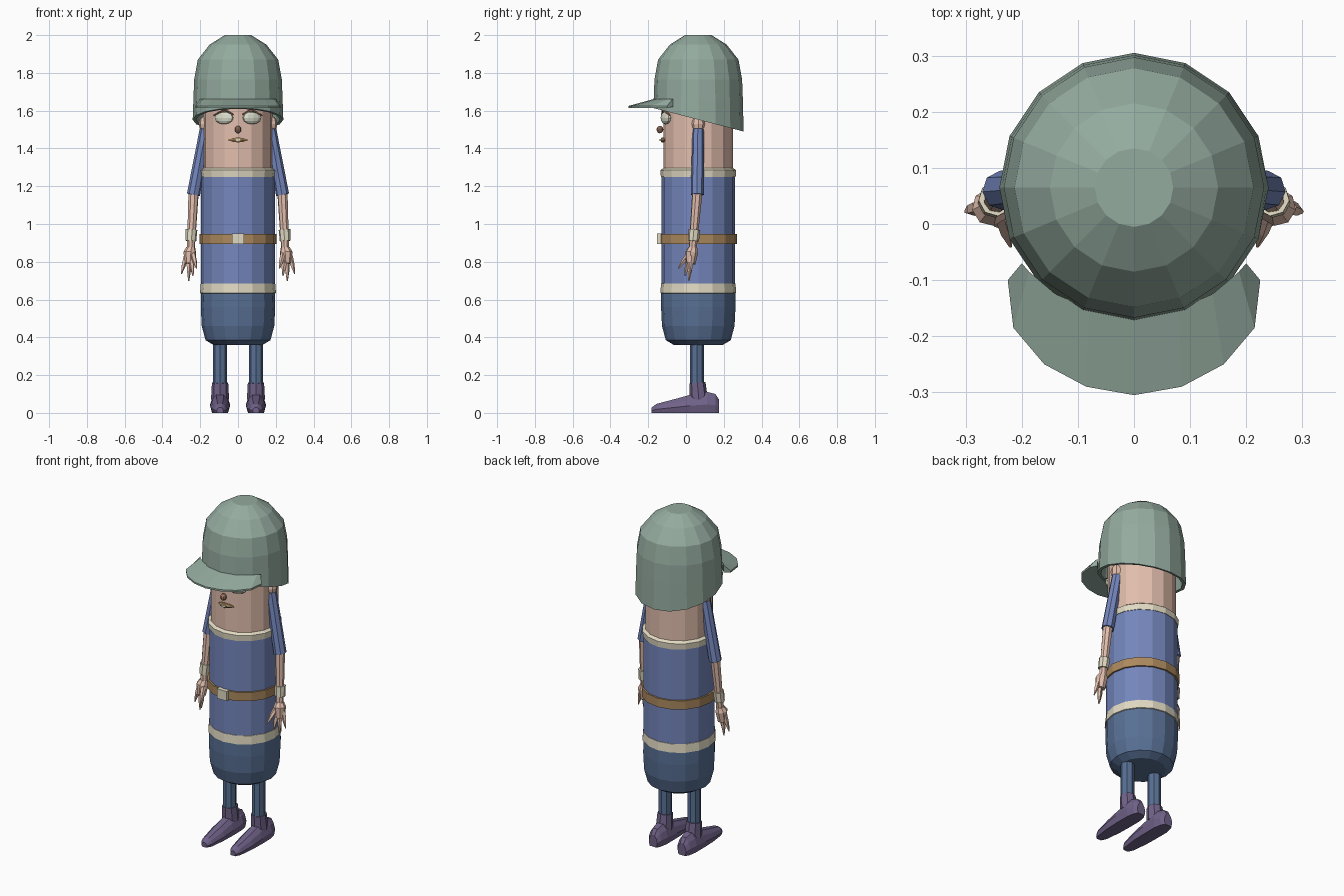
import bpy, bmesh, math
from mathutils import Vector

if "Cube" in bpy.data.objects:
    bpy.data.objects.remove(bpy.data.objects["Cube"])

CY = 0.065  # body axis offset in y


def paint(name, r, g, b):
    m = bpy.data.materials.new(name)
    m.diffuse_color = [(c / 255 / 12.92 if c < 11 else ((c / 255 + 0.055) / 1.055) ** 2.4)
                       for c in (r, g, b)] + [1]
    m.use_nodes = True
    m.node_tree.nodes["Principled BSDF"].inputs["Base Color"].default_value = m.diffuse_color
    return m


GREEN = paint("cap green", 148, 171, 159)
SHIRT = paint("shirt blue", 116, 134, 188)
NAVY = paint("trouser blue", 88, 112, 148)
SKIN = paint("skin", 226, 190, 173)
CREAM = paint("cream", 224, 217, 194)
TAN = paint("belt tan", 172, 137, 94)
PURPLE = paint("shoe purple", 112, 98, 136)
BROWN = paint("dark skin", 160, 118, 100)
EYE = paint("eye white", 216, 220, 202)


def loft(name, rings, mat):
    """Skin a list of equal-length point rings and close both ends."""
    bm = bmesh.new()
    vs = [[bm.verts.new(p) for p in ring] for ring in rings]
    n = len(vs[0])
    for a, b in zip(vs, vs[1:]):
        for i in range(n):
            j = (i + 1) % n
            bm.faces.new((a[i], a[j], b[j], b[i]))
    bm.faces.new(vs[0][::-1])
    bm.faces.new(vs[-1])
    bmesh.ops.recalc_face_normals(bm, faces=bm.faces[:])
    me = bpy.data.meshes.new(name)
    bm.to_mesh(me)
    bm.free()
    me.materials.append(mat)
    ob = bpy.data.objects.new(name, me)
    bpy.context.collection.objects.link(ob)
    return ob


def turned(name, profile, mat, n=16):
    """Revolve (radius, z) pairs around the body axis; z may be a function of y."""
    rings = []
    for r, z in profile:
        ring = []
        for i in range(n):
            a = 2 * math.pi * i / n
            y = CY + r * math.cos(a)
            ring.append((r * math.sin(a), y, z(y) if callable(z) else z))
        rings.append(ring)
    return loft(name, rings, mat)


def limb(name, pts, radii, mat, n=8):
    """Tapered tube through points, rings square to its overall direction."""
    pts = [Vector(p) for p in pts]
    q = (pts[-1] - pts[0]).to_track_quat('Z', 'Y')
    rings = [[p + q @ Vector((r * math.cos(2 * math.pi * i / n),
                              r * math.sin(2 * math.pi * i / n), 0)) for i in range(n)]
             for p, r in zip(pts, radii)]
    return loft(name, rings, mat)


def ball(name, loc, scale, mat, turn=0, seg=10, rows=6):
    bm = bmesh.new()
    bmesh.ops.create_uvsphere(bm, u_segments=seg, v_segments=rows, radius=1)
    me = bpy.data.meshes.new(name)
    bm.to_mesh(me)
    bm.free()
    me.materials.append(mat)
    ob = bpy.data.objects.new(name, me)
    ob.location, ob.scale, ob.rotation_euler = loc, scale, (0, 0, turn)
    bpy.context.collection.objects.link(ob)
    return ob


def box(name, x, y0, y1, z0, z1, mat):
    return loft(name, [[(-x, y, z0), (x, y, z0), (x, y, z1), (-x, y, z1)] for y in (y0, y1)], mat)


# Torso and head
turned("trousers", [(0.13, 0.36), (0.172, 0.385), (0.192, 0.46), (0.197, 0.56), (0.196, 0.645)], NAVY)
turned("shirt_hem", [(0.19, 0.63), (0.201, 0.635), (0.197, 0.685), (0.19, 0.688)], CREAM)
turned("shirt", [(0.195, 0.64), (0.195, 1.26)], SHIRT)
turned("belt", [(0.205, 0.895), (0.205, 0.947)], TAN)
box("buckle", 0.032, CY - 0.218, CY - 0.19, 0.893, 0.95, CREAM)
turned("collar", [(0.198, 1.25), (0.201, 1.285), (0.185, 1.296)], CREAM)
turned("head", [(0.185, 1.27), (0.185, 1.75), (0.15, 1.85)], SKIN)


# Cap shell with a slanted rim and hollow underside
def rim(y):
    return 1.569 - 0.26 * y


turned("cap", [(0.07, 2.0), (0.15, 1.95), (0.213, 1.87), (0.232, 1.765), (0.236, 1.66),
               (0.24, rim), (0.222, rim), (0.215, 1.7), (0.19, 1.87)], GREEN)

# Visor: cross-sections swept around the front of the cap
half = [(0.225, -0.1, 0.2, -0.07), (0.215, -0.185, 0.187, -0.085), (0.16, -0.25, 0.14, -0.125),
        (0.085, -0.29, 0.08, -0.15), (0, -0.305, 0, -0.165)]
sweep = half + [(-a, b, -c, d) for a, b, c, d in half[-2::-1]]
loft("visor", [[(ix, iy, 1.663), (ox, oy, 1.625), (ox, oy, 1.615), (ix, iy, 1.62)]
               for ox, oy, ix, iy in sweep], GREEN)

# Nose and mouth
ball("nose", (0, -0.138, 1.5), (0.018, 0.018, 0.02), BROWN)
limb("lips", [(-0.052, -0.113, 1.445), (-0.025, -0.119, 1.445), (0, -0.122, 1.445),
              (0.025, -0.119, 1.445), (0.052, -0.113, 1.445)],
     [0.003, 0.012, 0.015, 0.012, 0.003], TAN, 6)
box("teeth", 0.014, -0.139, -0.12, 1.439, 1.451, CREAM)

for s, side in ((1, "left"), (-1, "right")):
    # Eye and brow
    ball(side + "_eye", (s * 0.074, -0.107, 1.562), (0.054, 0.02, 0.034), EYE, s * 0.42)
    limb(side + "_brow", [(s * 0.025, -0.128, 1.58), (s * 0.07, -0.122, 1.604), (s * 0.128, -0.086, 1.575)],
         [0.004, 0.007, 0.004], BROWN, 5)

    # Arm
    ball(side + "_shoulder", (s * 0.178, CY, 1.53), (0.03, 0.035, 0.042), SKIN, 0, 8)
    limb(side + "_sleeve", [(s * 0.172, CY, 1.5), (s * 0.236, 0.06, 1.155)], [0.031, 0.035], SHIRT)
    limb(side + "_forearm", [(s * 0.235, 0.06, 1.17), (s * 0.25, 0.035, 0.86)], [0.028, 0.021], SKIN)
    limb(side + "_wristband", [(s * 0.246, 0.045, 0.97), (s * 0.25, 0.04, 0.91)], [0.031, 0.029], CREAM)

    # Hand
    limb(side + "_palm", [(s * 0.25, 0.036, 0.875), (s * 0.255, 0.03, 0.85), (s * 0.258, 0.025, 0.79)],
         [0.024, 0.034, 0.026], SKIN)
    for i, (a, b) in enumerate([((0.238, 0.015, 0.84), (0.22, -0.04, 0.765)),
                                ((0.247, 0.015, 0.81), (0.238, -0.005, 0.725)),
                                ((0.26, 0.025, 0.81), (0.261, 0.015, 0.698)),
                                ((0.276, 0.03, 0.83), (0.3, 0.022, 0.735))]):
        mid = [(u + v) / 2 for u, v in zip(a, b)]
        limb(f"{side}_finger_{i + 1}", [(s * p[0], p[1], p[2]) for p in (a, mid, b)],
             [0.014, 0.012, 0.003], SKIN, 5)

    # Leg, shoe cuff and shoe
    cx = s * 0.095
    limb(side + "_leg", [(cx, 0.058, 0.1), (cx, 0.058, 0.375)], [0.037, 0.037], NAVY)
    limb(side + "_shoe_cuff", [(cx, 0.068, 0.07), (cx, 0.06, 0.16)], [0.048, 0.043], PURPLE)
    # y, half width, top height for each slice along the shoe
    slices = [(-0.183, 0.018, 0.028), (-0.155, 0.036, 0.048), (-0.06, 0.05, 0.073), (0.02, 0.053, 0.095),
              (0.11, 0.053, 0.112), (0.155, 0.042, 0.1), (0.175, 0.028, 0.07)]
    loft(side + "_shoe", [[(cx + w * u, y, h * v) for u, v in
                           ((-0.8, 0), (0.8, 0), (1, 0.4), (0.75, 0.75), (0.35, 1),
                            (-0.35, 1), (-0.75, 0.75), (-1, 0.4))] for y, w, h in slices], PURPLE)
